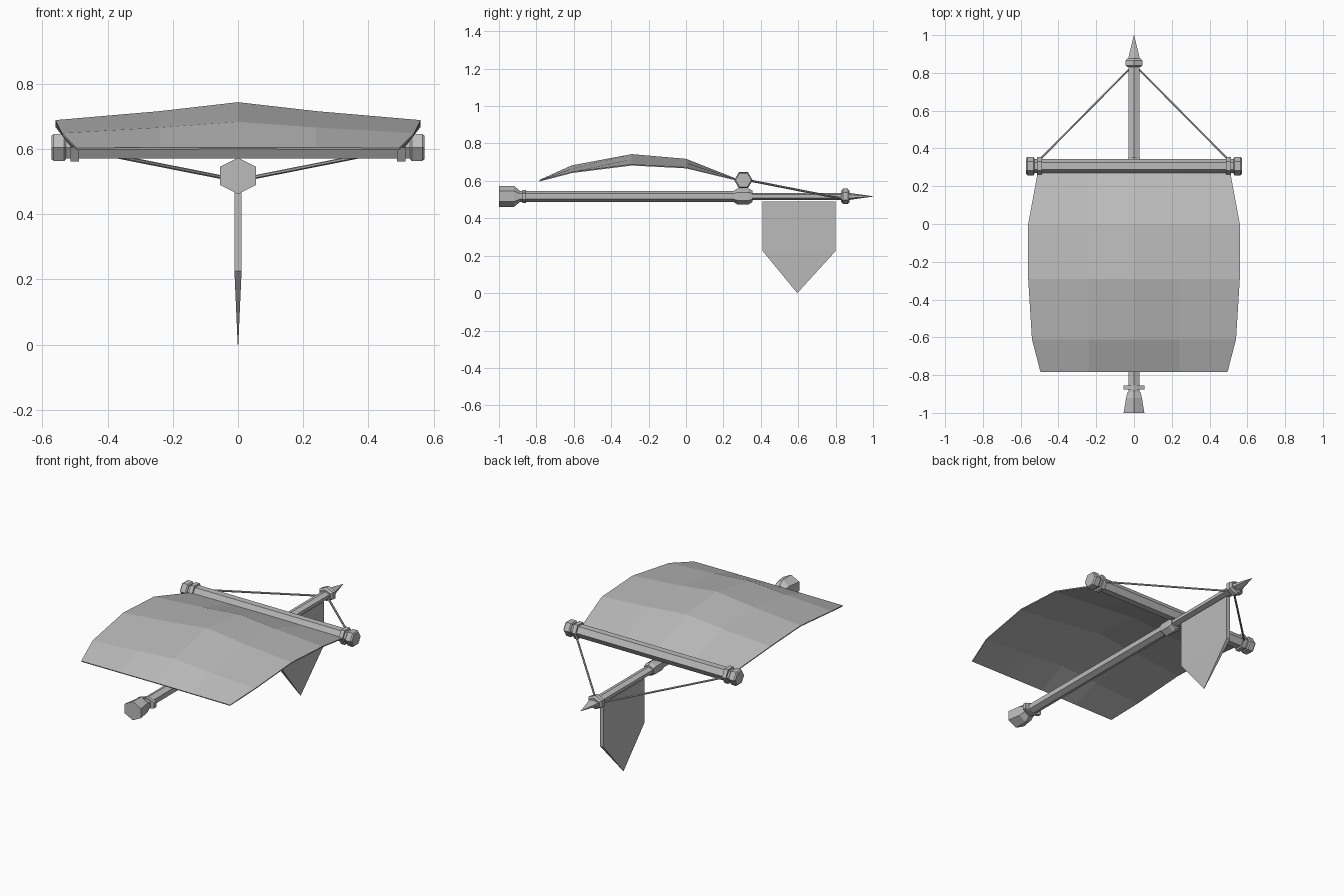
import bpy, bmesh, math
from mathutils import Vector

cube = bpy.data.objects.get("Cube")
if cube:
    bpy.data.objects.remove(cube)

grey = bpy.data.materials.new("plain_grey")
grey.use_nodes = True
colour = (0.5, 0.5, 0.5, 1)
grey.diffuse_color = colour
grey.node_tree.nodes["Principled BSDF"].inputs["Base Color"].default_value = colour

X, Y, Z = Vector((1, 0, 0)), Vector((0, 1, 0)), Vector((0, 0, 1))
MAST = Vector((0, 0, 0.517))
SPAR = Vector((0, 0.307, 0.604))


def finish(name, bm):
    bmesh.ops.recalc_face_normals(bm, faces=bm.faces)
    mesh = bpy.data.meshes.new(name)
    bm.to_mesh(mesh)
    bm.free()
    mesh.materials.append(grey)
    obj = bpy.data.objects.new(name, mesh)
    bpy.context.collection.objects.link(obj)
    return obj


def hex_bar(name, centre, along, side, point, stations):
    """Six-sided bar; stations are (distance, half width on side, half width on point)."""
    bm = bmesh.new()
    rings = []
    for t, s, p in stations:
        angles = [math.radians(30 + 60 * k) for k in range(6)]
        rings.append([bm.verts.new(centre + along * t
                                   + side * (s * math.cos(a) / math.cos(math.pi / 6))
                                   + point * (p * math.sin(a))) for a in angles])
    for r0, r1 in zip(rings, rings[1:]):
        for k in range(6):
            j = (k + 1) % 6
            bm.faces.new((r0[k], r0[j], r1[j], r1[k]))
    bm.faces.new(rings[0])
    bm.faces.new(rings[-1])
    return finish(name, bm)


# Mast: flared butt, shaft, thin fore part and fittings
def mast_part(name, stations):
    return hex_bar(name, MAST, Y, X, Z, stations)


mast_part("mast_butt", [(-1, .055, .056), (-.92, .042, .056), (-.89, .034, .032)])
mast_part("mast_shaft", [(-.9, .03, .029), (.3, .03, .029)])
mast_part("mast_butt_ring", [(-.875, .055, .034), (-.855, .055, .034)])
mast_part("mast_collar", [(.255, .031, .03), (.275, .034, .043),
                          (.335, .034, .043), (.355, .031, .03)])
mast_part("mast_fore", [(.3, .029, .019), (.88, .029, .019)])
mast_part("mast_tip_ring", [(.83, .036, .03), (.84, .045, .041),
                            (.865, .045, .041), (.875, .036, .03)])
mast_part("mast_spike", [(.87, .032, .019), (1, .001, .001)])


# Spar with a ring and a knob at each end
hex_bar("spar", SPAR, X, Z, Y, [(-.54, .033, .038), (.54, .033, .038)])
for label, sign in (("left", 1), ("right", -1)):
    hex_bar(label + "_spar_ring", SPAR, X * sign, Z, Y,
            [(.488, .043, .049), (.513, .043, .049)])
    hex_bar(label + "_spar_knob", SPAR, X * sign, Z, Y,
            [(.527, .036, .042), (.533, .041, .049), (.565, .041, .049), (.572, .036, .042)])
    # Rope from the mast tip to the spar end
    a, b = Vector((.025 * sign, .82, .508)), Vector((.5 * sign, .34, .602))
    d = (b - a).normalized()
    side = d.cross(Z).normalized()
    hex_bar(label + "_rope", a, d, side, side.cross(d),
            [(0, .005, .006), ((b - a).length, .005, .006)])

# Sail: rows of (y, half width, centre height, edge height)
bm = bmesh.new()
rows = []
for y, w, zc, ze in [(.27, .51, .608, .605), (0, .56, .715, .67), (-.29, .56, .74, .685),
                     (-.61, .54, .68, .645), (-.783, .495, .602, .6)]:
    zm = (zc + ze) / 2
    rows.append([bm.verts.new((x, y, z)) for x, z in
                 ((-w, ze), (-.24, zm), (0, zc), (.24, zm), (w, ze))])
for r0, r1 in zip(rows, rows[1:]):
    for k in range(4):
        bm.faces.new((r0[k], r0[k + 1], r1[k + 1], r1[k]))
sail = finish("sail", bm)
solid = sail.modifiers.new("thickness", "SOLIDIFY")
solid.thickness = 0.006
solid.offset = 0

# Pennant below the mast, thinning towards its point
bm = bmesh.new()
sides = []
for s in (-1, 1):
    sides.append([bm.verts.new((s * t, y, z)) for y, z, t in
                  ((.41, .49, .011), (.41, .225, .011), (.595, 0, .001),
                   (.80, .225, .011), (.80, .49, .011))])
    a = sides[-1]
    bm.faces.new((a[0], a[1], a[3], a[4]))
    bm.faces.new(a[1:4])
for k in range(5):
    j = (k + 1) % 5
    bm.faces.new((sides[0][k], sides[0][j], sides[1][j], sides[1][k]))
finish("pennant", bm)
